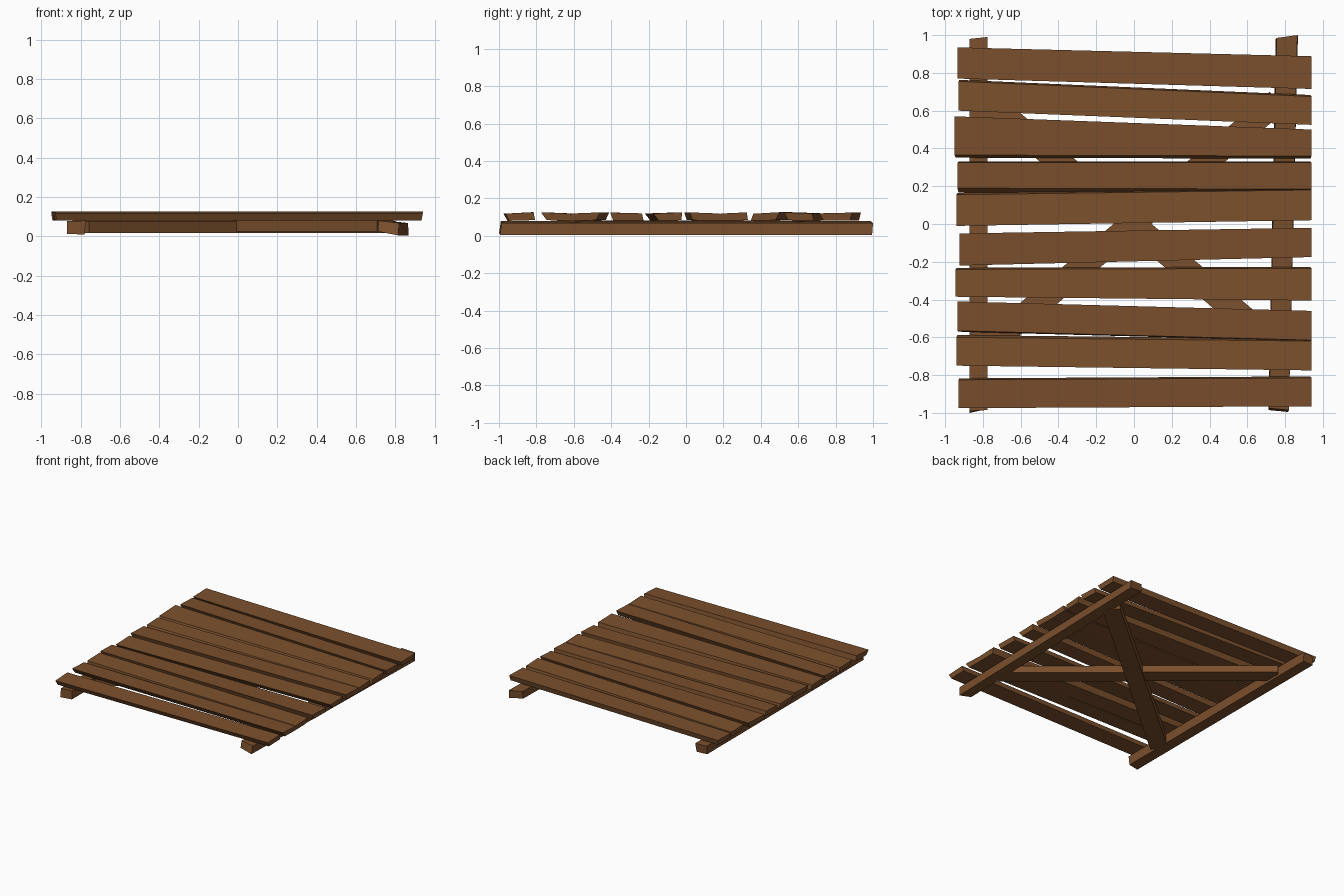
import bpy, bmesh
from mathutils import Vector

wood = bpy.data.materials.new("brown wood")
wood.diffuse_color = (0.2, 0.08, 0.026, 1)


def board(name, top, bottom):
    """Six-sided board from four top corners and four bottom corners."""
    bm = bmesh.new()
    t = [bm.verts.new(p) for p in top]
    b = [bm.verts.new(p) for p in bottom]
    bm.faces.new(t)
    bm.faces.new(b[::-1])
    for i in range(4):
        j = (i + 1) % 4
        bm.faces.new((t[i], b[i], b[j], t[j]))
    bmesh.ops.recalc_face_normals(bm, faces=bm.faces[:])
    me = bpy.data.meshes.new(name)
    bm.to_mesh(me)
    bm.free()
    me.materials.append(wood)
    ob = bpy.data.objects.new(name, me)
    bpy.context.collection.objects.link(ob)
    return ob


# Planks: left x, left y low/high, right y low/high,
# then how far the underside sticks out at the low / high edge, and edge tilt
planks = [
    (-0.935, 0.77, 0.935, 0.715, 0.888, -0.02, -0.01, 0.002),
    (-0.93, 0.60, 0.755, 0.525, 0.675, -0.02, 0.008, -0.003),
    (-0.95, 0.365, 0.57, 0.36, 0.50, 0.014, -0.02, 0.004),
    (-0.935, 0.19, 0.325, 0.185, 0.325, 0.024, 0.006, 0.003),
    (-0.94, -0.01, 0.155, 0.02, 0.18, -0.015, 0.01, -0.003),
    (-0.925, -0.22, -0.05, -0.175, -0.02, -0.03, -0.005, 0.003),
    (-0.945, -0.385, -0.24, -0.405, -0.235, -0.015, 0.008, -0.002),
    (-0.935, -0.565, -0.41, -0.615, -0.46, 0.005, -0.02, 0.003),
    (-0.94, -0.75, -0.60, -0.775, -0.62, -0.03, 0.012, -0.003),
    (-0.93, -0.975, -0.825, -0.965, -0.815, -0.02, 0.008, 0.004),
]
for i, (xl, l0, l1, r0, r1, d0, d1, t) in enumerate(planks):
    xr = 0.94
    za, zb = 0.122 - t, 0.122 + t
    ua, ub = 0.082 - t / 2, 0.082 + t / 2
    board(f"plank_{i + 1}",
          [(xl, l0, za), (xr, r0, za), (xr, r1, zb), (xl, l1, zb)],
          [(xl + 0.006, l0 - d0, ua), (xr - 0.006, r0 - d0, ua),
           (xr - 0.006, r1 + d1, ub), (xl + 0.006, l1 + d1, ub)])

# Side rails under the planks
board("left_rail",
      [(-0.87, -0.99, 0.078), (-0.775, -0.985, 0.08), (-0.775, 0.99, 0.08), (-0.87, 0.98, 0.078)],
      [(-0.87, -1.0, 0.012), (-0.78, -0.98, 0.01), (-0.78, 0.98, 0.01), (-0.87, 0.975, 0.012)])
board("right_rail",
      [(0.715, -0.975, 0.08), (0.82, -0.985, 0.068), (0.865, 1.0, 0.068), (0.755, 0.985, 0.08)],
      [(0.712, -0.985, 0.025), (0.815, -0.995, 0.005), (0.868, 0.995, 0.005), (0.75, 0.98, 0.025)])


def brace(name, a, b, width, z0, z1):
    """Diagonal brace between two points in plan."""
    a, b = Vector(a), Vector(b)
    d = (b - a).normalized()
    n = Vector((-d.y, d.x)) * width / 2
    pts = [a - n, b - n, b + n, a + n]
    board(name, [(p.x, p.y, z1) for p in pts], [(p.x, p.y, z0) for p in pts])


# Crossed diagonal braces between the rails
brace("rising_brace", (-0.80, -0.67), (0.76, 0.65), 0.13, 0.016, 0.079)
brace("falling_brace", (-0.80, 0.67), (0.75, -0.64), 0.13, 0.026, 0.081)
